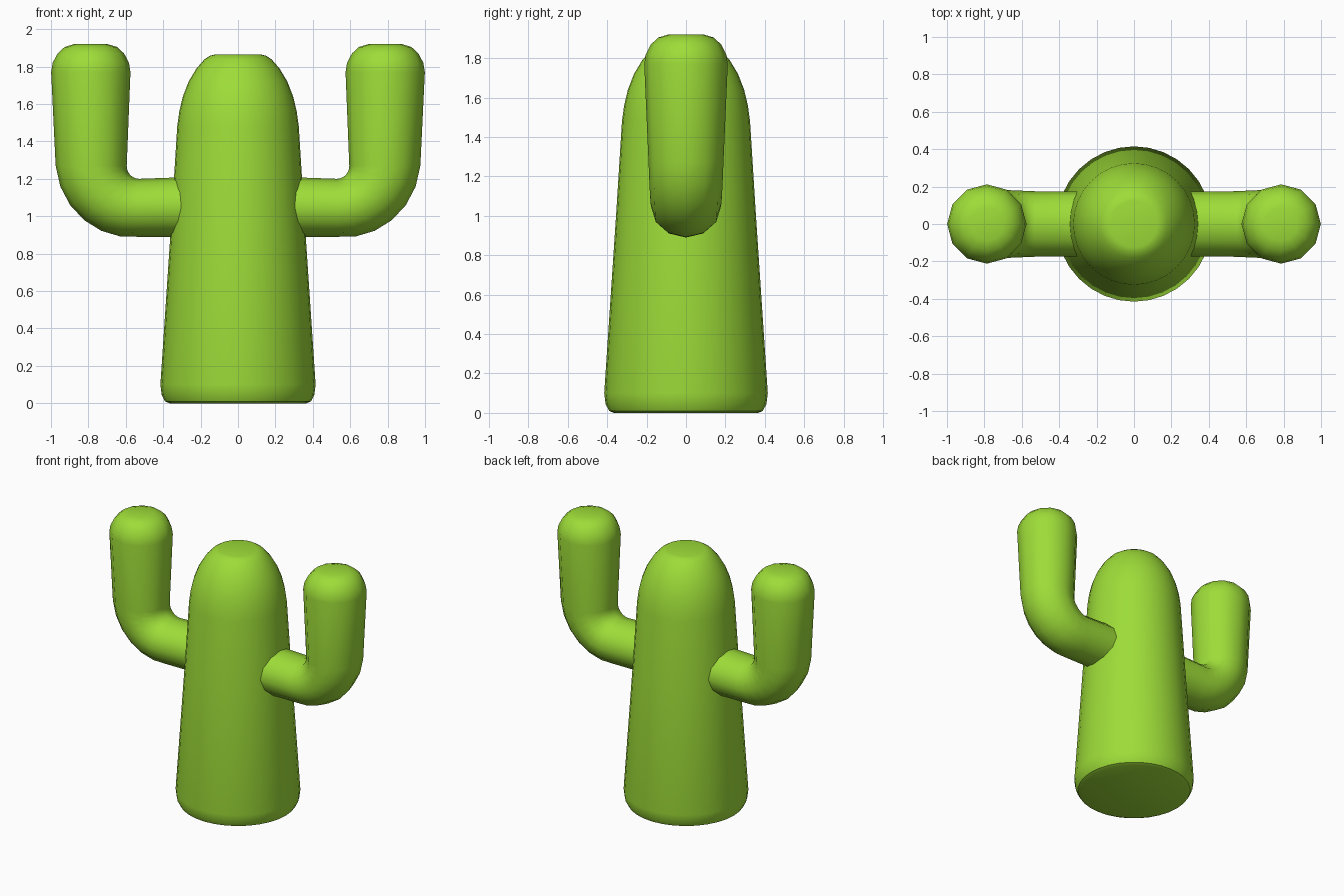
import bpy, bmesh
from math import sin, cos, pi, radians
from mathutils import Vector

cube = bpy.data.objects.get("Cube")
if cube:
    bpy.data.objects.remove(cube, do_unlink=True)

# Single green material
green = bpy.data.materials.new("cactus_green")
green.use_nodes = True
colour = (0.34, 0.72, 0.04, 1)
green.diffuse_color = colour
bsdf = green.node_tree.nodes["Principled BSDF"]
bsdf.inputs["Base Color"].default_value = colour
bsdf.inputs["Roughness"].default_value = 0.8


def loft(name, rings, sides, smooth_angle):
    """Skin rings given as (centre, side axis, other axis), capping both ends."""
    bm = bmesh.new()
    loops = []
    for centre, u, v in rings:
        angles = [2 * pi * i / sides for i in range(sides)]
        loops.append([bm.verts.new(centre + u * cos(a) + v * sin(a)) for a in angles])
    for low, high in zip(loops, loops[1:]):
        for i in range(sides):
            j = (i + 1) % sides
            bm.faces.new((low[i], low[j], high[j], high[i]))
    bm.faces.new(loops[0][::-1])
    bm.faces.new(loops[-1])
    bmesh.ops.recalc_face_normals(bm, faces=bm.faces)
    mesh = bpy.data.meshes.new(name)
    bm.to_mesh(mesh)
    bm.free()
    mesh.materials.append(green)
    obj = bpy.data.objects.new(name, mesh)
    bpy.context.collection.objects.link(obj)
    bpy.ops.object.select_all(action="DESELECT")
    obj.select_set(True)
    bpy.context.view_layer.objects.active = obj
    bpy.ops.object.shade_smooth_by_angle(angle=radians(smooth_angle))
    return obj


# Trunk: tapered body with a rounded foot and a domed, flat-tipped crown
profile = [(0.365, 0), (0.39, 0.01), (0.408, 0.045), (0.415, 0.1), (0.355, 1.0),
           (0.325, 1.48), (0.314, 1.56), (0.295, 1.64), (0.264, 1.72),
           (0.222, 1.79), (0.18, 1.838), (0.15, 1.858), (0.125, 1.864)]
loft("trunk", [(Vector((0, 0, z)), Vector((r, 0, 0)), Vector((0, r, 0)))
               for r, z in profile], 32, 40)


def arm_rings(side):
    """Arm leaves the trunk sideways, bends upward and ends in a rounded tip."""
    def ring(x, z, tilt, flat, wide):
        outward = Vector((side * sin(tilt), 0, -cos(tilt)))
        return Vector((side * x, 0, z)), outward * flat, Vector((0, wide, 0))

    rings = [ring(0.25, 1.05, 0, 0.16, 0.175)]
    # Elbow
    steps = 6
    for i in range(steps + 1):
        t = i / steps
        a = t * pi / 2
        reach = 0.225 + 0.03 * t
        rings.append(ring(0.53 + reach * sin(a), 1.27 - reach * cos(a), a,
                          0.155 + 0.035 * t, 0.175 + 0.015 * t))
    # Upright and rounded tip
    for z, r in [(1.77, 0.212), (1.82, 0.204), (1.87, 0.178),
                 (1.905, 0.14), (1.92, 0.09)]:
        rings.append(ring(0.787, z, pi / 2, r, r))
    return rings


for side, label in ((1, "left"), (-1, "right")):
    loft(label + "_arm", arm_rings(side), 12, 50)
